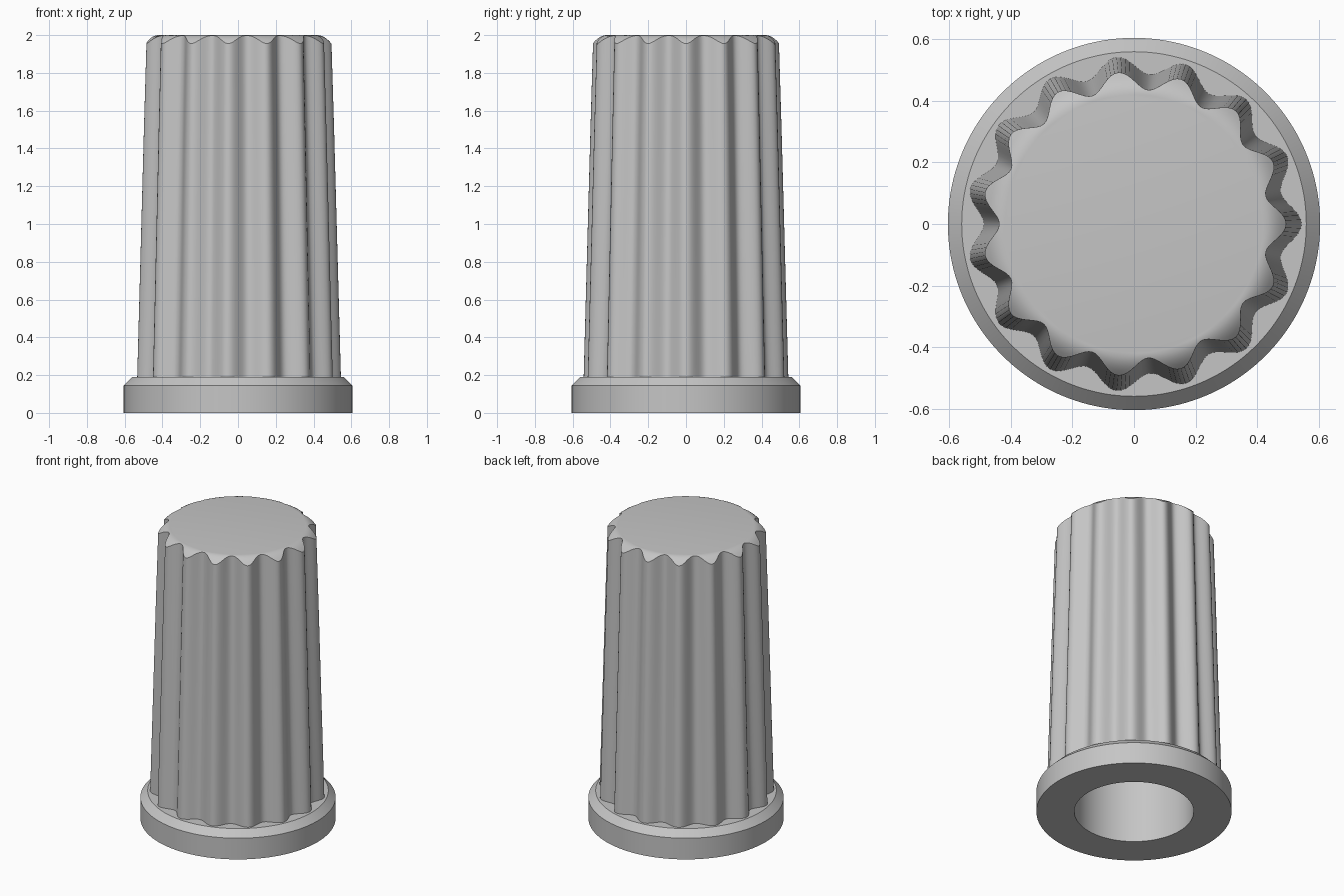
import bpy, bmesh, math

cube = bpy.data.objects.get("Cube")
if cube:
    bpy.data.objects.remove(cube)

GREY = (0.56, 0.56, 0.56, 1)
mat = bpy.data.materials.new("plain grey")
mat.use_nodes = True
mat.diffuse_color = GREY
mat.node_tree.nodes["Principled BSDF"].inputs["Base Color"].default_value = GREY

SEGS = 240        # points around each ring
LOBES = 15        # ribs on the grip
TOP = 2.0
FLAT_R = 0.42     # flat part of the crown


def rib_radius(angle, z):
    """Tapered wavy outline of the grip."""
    wave = (1 + math.cos(LOBES * angle)) / 2
    return 0.55 - 0.0275 * z - 0.057 * (1 - wave)


def crown_z(r):
    """Height of the rounded crown at a radius."""
    return TOP - 0.045 * (max(0, r - FLAT_R) / 0.075) ** 2


def loft(name, rings):
    """Skin a stack of rings, each a function angle -> (radius, z), and cap the last."""
    bm = bmesh.new()
    loops = []
    for ring in rings:
        loop = []
        for i in range(SEGS):
            a = math.tau * i / SEGS
            r, z = ring(a)
            loop.append(bm.verts.new((r * math.cos(a), r * math.sin(a), z)))
        loops.append(loop)
    for low, high in zip(loops, loops[1:]):
        for i in range(SEGS):
            j = (i + 1) % SEGS
            bm.faces.new((low[i], low[j], high[j], high[i]))
    bm.faces.new(loops[-1])
    mesh = bpy.data.meshes.new(name)
    bm.to_mesh(mesh)
    bm.free()
    mesh.materials.append(mat)
    obj = bpy.data.objects.new(name, mesh)
    bpy.context.collection.objects.link(obj)
    bpy.ops.object.select_all(action='DESELECT')
    obj.select_set(True)
    bpy.context.view_layer.objects.active = obj
    bpy.ops.object.shade_smooth_by_angle(angle=math.radians(30))
    return obj


# Fluted grip: straight tapered wall, then the rounded crown
def wall(t):
    def ring(a):
        rim = crown_z(rib_radius(a, TOP))
        z = 0.16 + t * (rim - 0.16)
        return rib_radius(a, TOP if t == 1 else z), z
    return ring


def crown(t):
    def ring(a):
        r = rib_radius(a, TOP) * (1 - t) + FLAT_R * t
        return r, crown_z(r)
    return ring


loft("fluted_grip", [wall(k / 4) for k in range(5)] + [crown(k / 5) for k in range(1, 6)])

# Round collar with a bevelled rim, open underneath into a blind shaft hole
profile = [(0.45, 0.19), (0.56, 0.19), (0.605, 0.145), (0.605, 0), (0.37, 0), (0.37, 1.8)]
collar = loft("base_collar", [lambda a, p=p: p for p in reversed(profile)][::-1])
collar.data.flip_normals()
